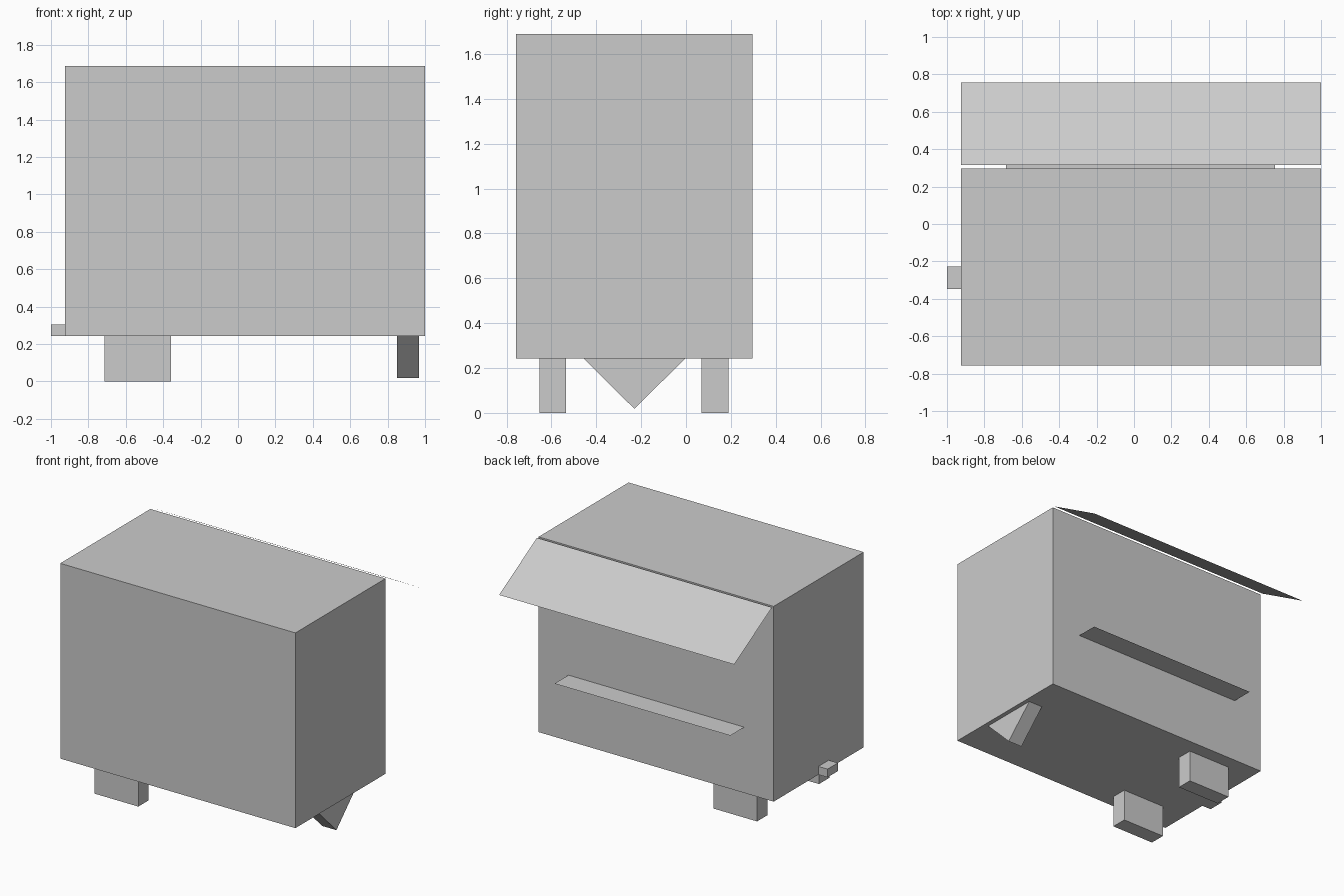
import bpy

if "Cube" in bpy.data.objects:
    bpy.data.objects.remove(bpy.data.objects["Cube"])


def make(name, verts, faces):
    mesh = bpy.data.meshes.new(name)
    mesh.from_pydata(verts, [], faces)
    mesh.update()
    obj = bpy.data.objects.new(name, mesh)
    bpy.context.collection.objects.link(obj)
    return obj


def prism(name, profile, x0, x1):
    """Extrude a counter-clockwise (y, z) profile along x."""
    n = len(profile)
    verts = [(x, y, z) for x in (x0, x1) for y, z in profile]
    sides = [(i, (i + 1) % n, n + (i + 1) % n, n + i) for i in range(n)]
    faces = [tuple(reversed(range(n))), tuple(range(n, 2 * n))]
    faces += [tuple(reversed(f)) for f in sides]
    return make(name, verts, faces)


def box(name, x0, x1, y0, y1, z0, z1):
    return prism(name, [(y0, z0), (y1, z0), (y1, z1), (y0, z1)], x0, x1)


def sheet(name, x0, x1, inner, outer):
    """Flat sheet between two (y, z) edges, facing up."""
    verts = [(x0, *inner), (x1, *inner), (x1, *outer), (x0, *outer)]
    return make(name, verts, [(0, 1, 2, 3)])


# Main body of the stall trailer
box("body", -0.925, 1.0, -0.757, 0.296, 0.243, 1.688)

# Two block wheels
for side, y in (("front", -0.594), ("back", 0.13)):
    box(f"{side}_wheel", -0.715, -0.358, y - 0.06, y + 0.06, 0.0, 0.243)

# Wedge-shaped support leg
prism("support_leg", [(-0.23, 0.018), (-0.003, 0.243), (-0.457, 0.243)], 0.85, 0.967)

# Tow hitch
box("hitch", -1.0, -0.925, -0.347, -0.227, 0.243, 0.304)

# Sloping awning and serving shelf, both thin sheets
sheet("awning", -0.925, 1.0, (0.315, 1.688), (0.757, 1.434))
sheet("serving_shelf", -0.685, 0.755, (0.296, 0.73), (0.46, 0.73))

# Make the closed parts face outwards
import bmesh
for obj in bpy.context.collection.objects:
    if len(obj.data.polygons) > 1:
        bm = bmesh.new()
        bm.from_mesh(obj.data)
        bmesh.ops.recalc_face_normals(bm, faces=bm.faces)
        bm.to_mesh(obj.data)
        bm.free()
    elif obj.data.polygons[0].normal.z < 0:
        obj.data.flip_normals()
